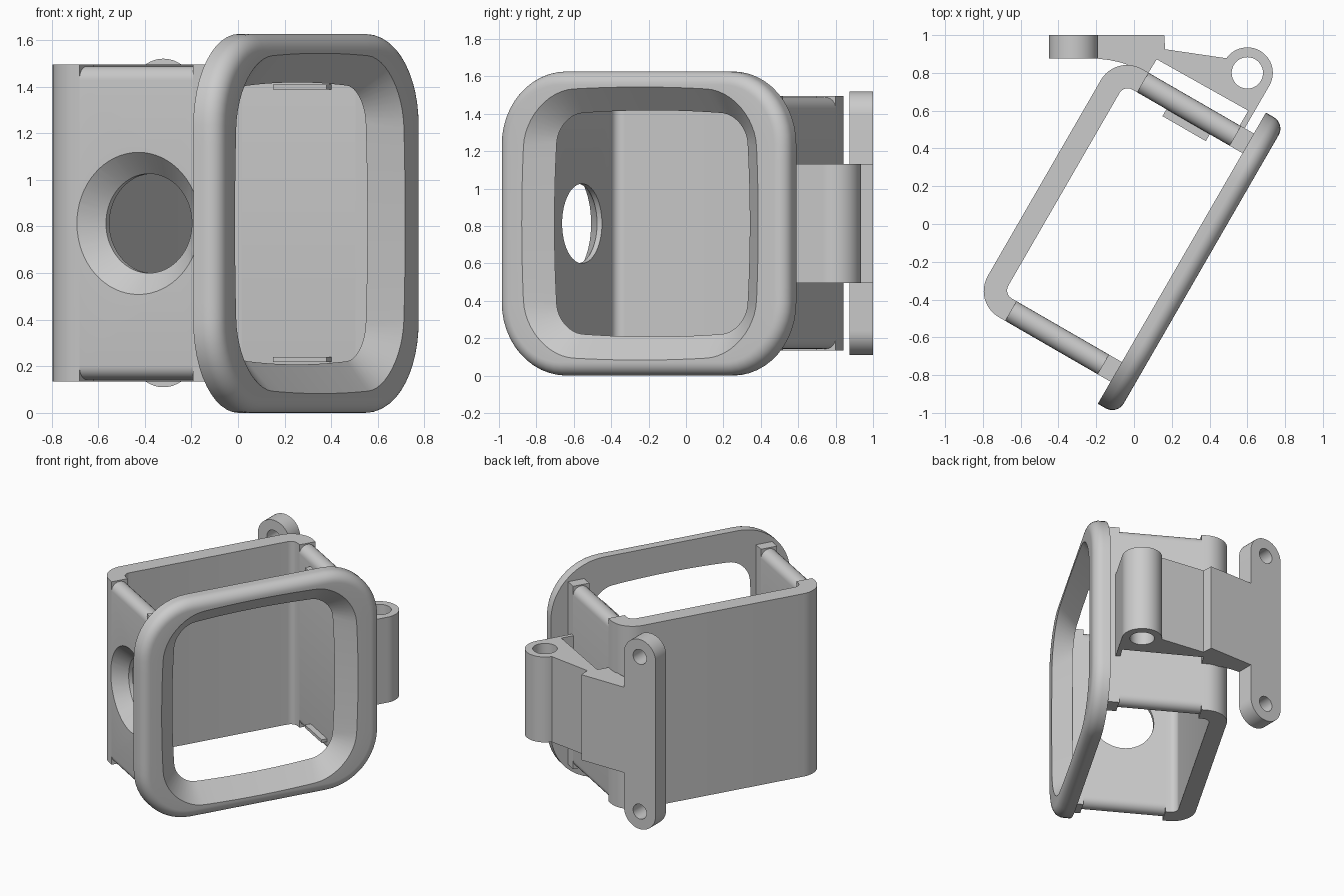
import bpy, bmesh
from math import sin, cos, pi, radians, sqrt

if "Cube" in bpy.data.objects:
    bpy.data.objects.remove(bpy.data.objects["Cube"])

S3 = sqrt(3) / 2
ZC = 0.813


def W(u, v, z):
    """Housing frame (u along the bezel, v out through it) to world."""
    return (0.5 * u + S3 * v, S3 * u - 0.5 * v, z)


def loft(name, loops, closed=False):
    """Skin equal-length loops; cap the ends, or close into a ring."""
    bm = bmesh.new()
    rings = [[bm.verts.new(p) for p in lp] for lp in loops]
    n = len(rings[0])
    pairs = list(zip(rings, rings[1:]))
    if closed:
        pairs.append((rings[-1], rings[0]))
    else:
        bm.faces.new(rings[0])
        bm.faces.new(rings[-1])
    for a, b in pairs:
        for i in range(n):
            j = (i + 1) % n
            bm.faces.new((a[i], a[j], b[j], b[i]))
    bmesh.ops.recalc_face_normals(bm, faces=bm.faces)
    me = bpy.data.meshes.new(name)
    bm.to_mesh(me)
    bm.free()
    ob = bpy.data.objects.new(name, me)
    bpy.context.collection.objects.link(ob)
    return ob


def arc(cx, cy, r, a0, a1, n=12):
    return [(cx + r * cos(radians(a0 + (a1 - a0) * i / n)),
             cy + r * sin(radians(a0 + (a1 - a0) * i / n))) for i in range(n + 1)]


def block(name, u0, u1, v0, v1, z0, z1):
    q = [(u0, v0), (u1, v0), (u1, v1), (u0, v1)]
    return loft(name, [[W(u, v, z) for u, v in q] for z in (z0, z1)])


def circle(r, n=64):
    return [(r * cos(2 * pi * i / n), r * sin(2 * pi * i / n)) for i in range(n)]


def cut(objs, cutter):
    for ob in objs:
        m = ob.modifiers.new("hole", 'BOOLEAN')
        m.operation = 'DIFFERENCE'
        m.solver = 'EXACT'
        m.object = cutter
        bpy.context.view_layer.objects.active = ob
        bpy.ops.object.modifier_apply(modifier=m.name)
    bpy.data.objects.remove(cutter)


# Bezel: rounded outer rim, tapered opening with slightly bowed sides
def rim(hw, hh, r, v, bow=0.0, cu=-0.03):
    hw, hh = hw - bow, hh - bow
    corners = [arc(sx * (hw - r), sy * (hh - r), r, a, a + 90)
               for sx, sy, a in ((1, 1, 0), (-1, 1, 90), (-1, -1, 180), (1, -1, 270))]
    pts = []
    for k, c in enumerate(corners):
        pts += c
        (x0, y0), (x1, y1) = c[-1], corners[(k + 1) % 4][0]
        pts += [(x0 + (x1 - x0) * t / 10, y0 + (y1 - y0) * t / 10) for t in range(1, 10)]
    out = []
    for x, y in pts:
        bx = bow * (1 - (y / hh) ** 2) * x / hw
        by = bow * (1 - (x / hw) ** 2) * y / hh
        out.append(W(cu + x + bx, v, ZC + y + by))
    return out


HW, HH, R, F = 0.89, ZC, 0.39, 0.07
V0, V1 = 0.31, 0.428
loops = [rim(HW, HH, R, V0)]
for i in range(9):
    a = i / 8 * pi / 2
    d = F * (1 - cos(a))
    loops.append(rim(HW - d, HH - d, R - d, V1 - F + F * sin(a)))
loops += [rim(0.73, 0.73, 0.29, V1, 0.03, -0.037),
          rim(0.603, 0.605, 0.15, V0, 0.025, -0.03)]
bezel = loft("bezel", loops, closed=True)

# Housing: back wall wrapping round two corners
U0, U1, T = -0.785, 0.732, 0.12
VB, VS, VE = -0.533, -0.333, 0.23
Z0, Z1 = 0.135, 1.495
prof = ([(U0, VS)] + arc(U0 + 0.16, VB + 0.16, 0.16, 180, 270)
        + arc(U1 - 0.16, VB + 0.16, 0.16, 270, 360) + [(U1, VS), (U1 - T, VS)]
        + arc(U1 - T - 0.05, VB + T + 0.05, 0.05, 360, 270, 8)
        + arc(U0 + T + 0.05, VB + T + 0.05, 0.05, 270, 180, 8) + [(U0 + T, VS)])
back = loft("back_wall", [[W(u, v, z) for u, v in prof] for z in (Z0, Z1)])

# Side walls with round top and bottom edges, and square posts behind the bezel
sides = {}
for side, ua in (("left", U0), ("right", U1 - T)):
    r = T / 2
    p = arc(ua + r, Z1 - 0.008 - r, r, 0, 180) + arc(ua + r, Z0 + 0.008 + r, r, 180, 360)
    wall = loft(side + "_wall", [[W(u, v, z) for u, z in p] for v in (VS, VE)])
    post = block(side + "_post", ua, ua + T, VE, V0, Z0, Z1)
    sides[side] = [wall, post]

# Countersunk round port in one side wall
prof = [(U0 - 0.02, 0.32), (U0, 0.305), (U0 + 0.09, 0.213), (U0 + T + 0.05, 0.213)]
port = loft("port_cutter", [[W(u, -0.04 + a, ZC + b) for a, b in circle(r)] for u, r in prof])
port.hide_render = True
cut([back] + sides["left"], port)

# Small retaining ribs inside the right wall
for nm, z in (("lower_rib", 0.218), ("upper_rib", 1.388)):
    block(nm, 0.57, U1 - T + 0.005, -0.155, 0.11, z, z + 0.022)

# Mounting arm with a vertical hinge barrel
outline = ([(-0.19, 1.0), (0.16, 1.0), (0.165, 0.925)] + arc(0.6, 0.8, 0.135, 145, -30, 28)
           + [(0.585, 0.505), (0.56, 0.522), (0.605, 0.6), (0.12, 0.872), (0.07, 0.79),
              (0.03, 0.79), (-0.02, 0.838), (-0.07, 0.855), (-0.13, 0.868), (-0.19, 0.875)])
arm = loft("mount_arm", [[(x, y, z) for x, y in outline] for z in (0.495, 1.13)])
bore = loft("bore_cutter", [[(0.6 + a, 0.8 + b, z) for a, b in circle(0.083, 40)] for z in (0.3, 1.3)])
bore.hide_render = True
cut([arm], bore)

# Screw plate with a hole at each end
p = arc(-0.32, 1.39, 0.13, 0, 180, 20) + arc(-0.32, 0.24, 0.13, 180, 360, 20)
plate = loft("screw_plate", [[(x, y, z) for x, z in p] for y in (0.875, 1.0)])
for zc in (0.24, 1.39):
    c = loft("screw_cutter", [[(-0.32 + a, y, zc + b) for a, b in circle(0.055, 32)] for y in (0.8, 1.1)])
    c.hide_render = True
    cut([plate], c)

# Smooth curved faces, keep hard edges
bpy.ops.object.select_all(action='DESELECT')
for ob in bpy.context.collection.objects:
    ob.select_set(True)
bpy.context.view_layer.objects.active = bezel
bpy.ops.object.shade_smooth_by_angle(angle=radians(25))
